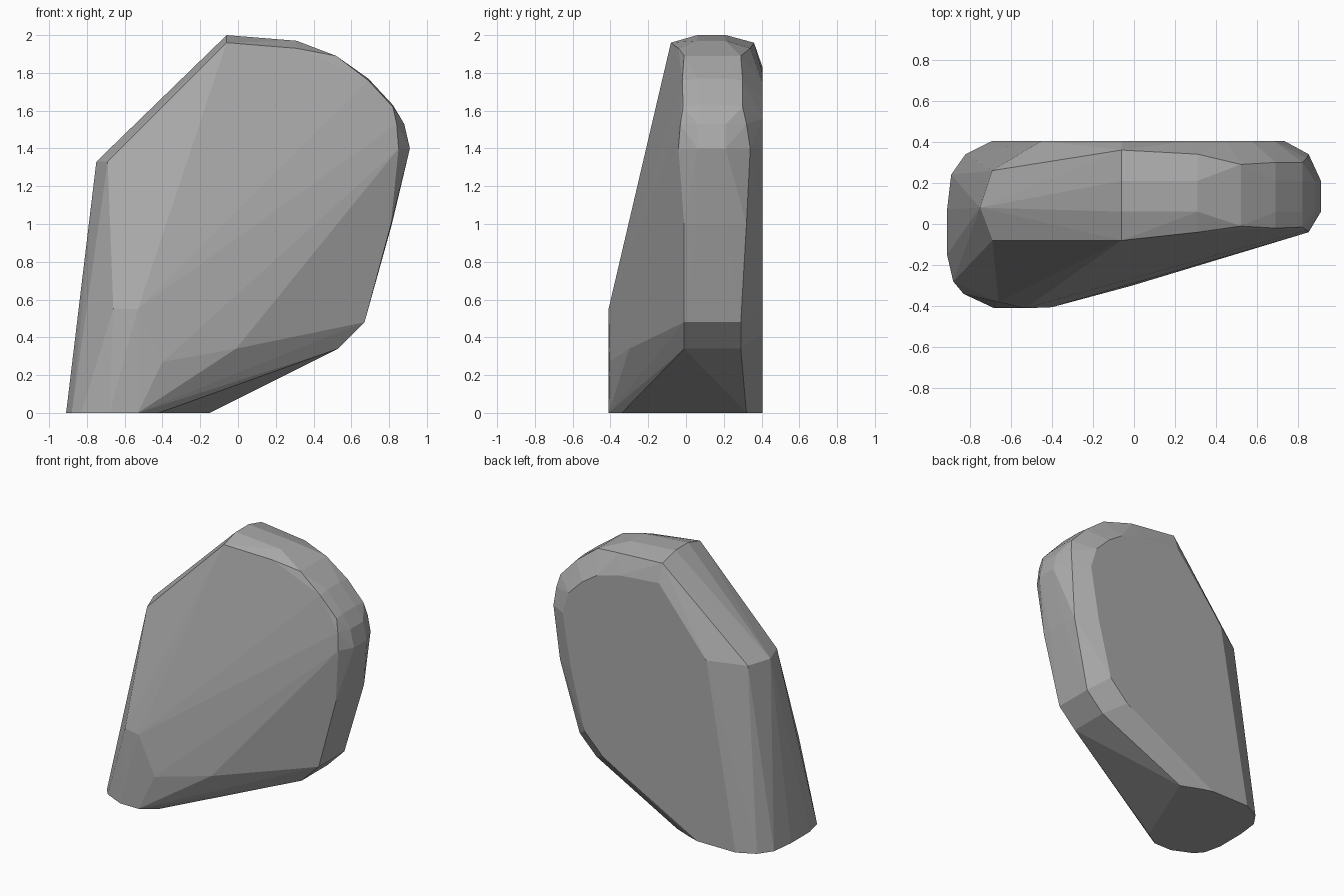
import bpy, bmesh, math

if "Cube" in bpy.data.objects:
    bpy.data.objects.remove(bpy.data.objects["Cube"])

# Rim outline: x, z, front edge y, back edge y, front inset scale of the corner
rim = [(-0.06, 2.00, -0.08, 0.36, 1.96), (0.31, 1.97, -0.04, 0.34, 1.93),
       (0.52, 1.89, -0.01, 0.29, 1.89), (0.69, 1.77, -0.02, 0.30, 1.76),
       (0.82, 1.63, -0.015, 0.30, 1.62)]
side = [(0.88, 1.53, -0.03, 0.32, 0.84), (0.91, 1.40, -0.04, 0.34, 0.85),
        (0.815, 1.00, -0.01, 0.32, 0.81), (0.67, 0.48, -0.01, 0.29, 0.67),
        (0.53, 0.34, -0.01, 0.29, 0.53)]

points = []
# Rounded top: flat band with lower front and back edges
for x, z, front, back, edge_z in rim:
    points += [(x, 0.06, z), (x, 0.21, z), (x, front, edge_z), (x, back, edge_z)]
# Rounded right side: flat band with inset front and back edges
for x, z, front, back, edge_x in side:
    points += [(x, 0.06, z), (x, 0.21, z), (edge_x, front, z), (edge_x, back, z)]

# Flat back
back_outline = [(-0.69, 0), (-0.38, 0), (0.40, 0.42), (0.55, 0.57), (0.66, 1.0),
                (0.73, 1.40), (0.68, 1.56), (0.57, 1.67), (0.45, 1.75),
                (0.27, 1.80), (-0.06, 1.83), (-0.45, 1.36)]
points += [(x, 0.405, z) for x, z in back_outline]

# Left shoulder
points += [(-0.69, -0.08, 1.33), (-0.75, 0.08, 1.33), (-0.69, 0.26, 1.33)]
# Bulging lower front
points += [(-0.53, -0.41, 0.55), (-0.66, -0.38, 0.55), (-0.40, -0.405, 0.27),
           (-0.01, -0.30, 0.34)]
# Base outline
base = [(-0.15, 0.32), (-0.30, 0.38), (-0.82, 0.34), (-0.89, 0.24), (-0.91, 0.07),
        (-0.91, -0.15), (-0.88, -0.28), (-0.83, -0.34), (-0.68, -0.41),
        (-0.53, -0.41), (-0.42, -0.34)]
points += [(x, y, 0) for x, y in base]

# Wrap the outlines in one convex boulder
bm = bmesh.new()
for p in points:
    bm.verts.new(p)
hull = bmesh.ops.convex_hull(bm, input=bm.verts)
loose = {e for key in ("geom_interior", "geom_unused") for e in hull[key]
         if isinstance(e, bmesh.types.BMVert)}
bmesh.ops.delete(bm, geom=[v for v in loose if not v.link_faces], context='VERTS')
bmesh.ops.dissolve_limit(bm, angle_limit=math.radians(1),
                         verts=bm.verts, edges=bm.edges)
bmesh.ops.recalc_face_normals(bm, faces=bm.faces)
mesh = bpy.data.meshes.new("boulder")
bm.to_mesh(mesh)
bm.free()

stone = bpy.data.materials.new("stone_grey")
stone.diffuse_color = (0.4, 0.4, 0.4, 1)
stone.use_nodes = True
stone.node_tree.nodes["Principled BSDF"].inputs["Base Color"].default_value = stone.diffuse_color
mesh.materials.append(stone)
boulder = bpy.data.objects.new("boulder", mesh)
bpy.context.collection.objects.link(boulder)
